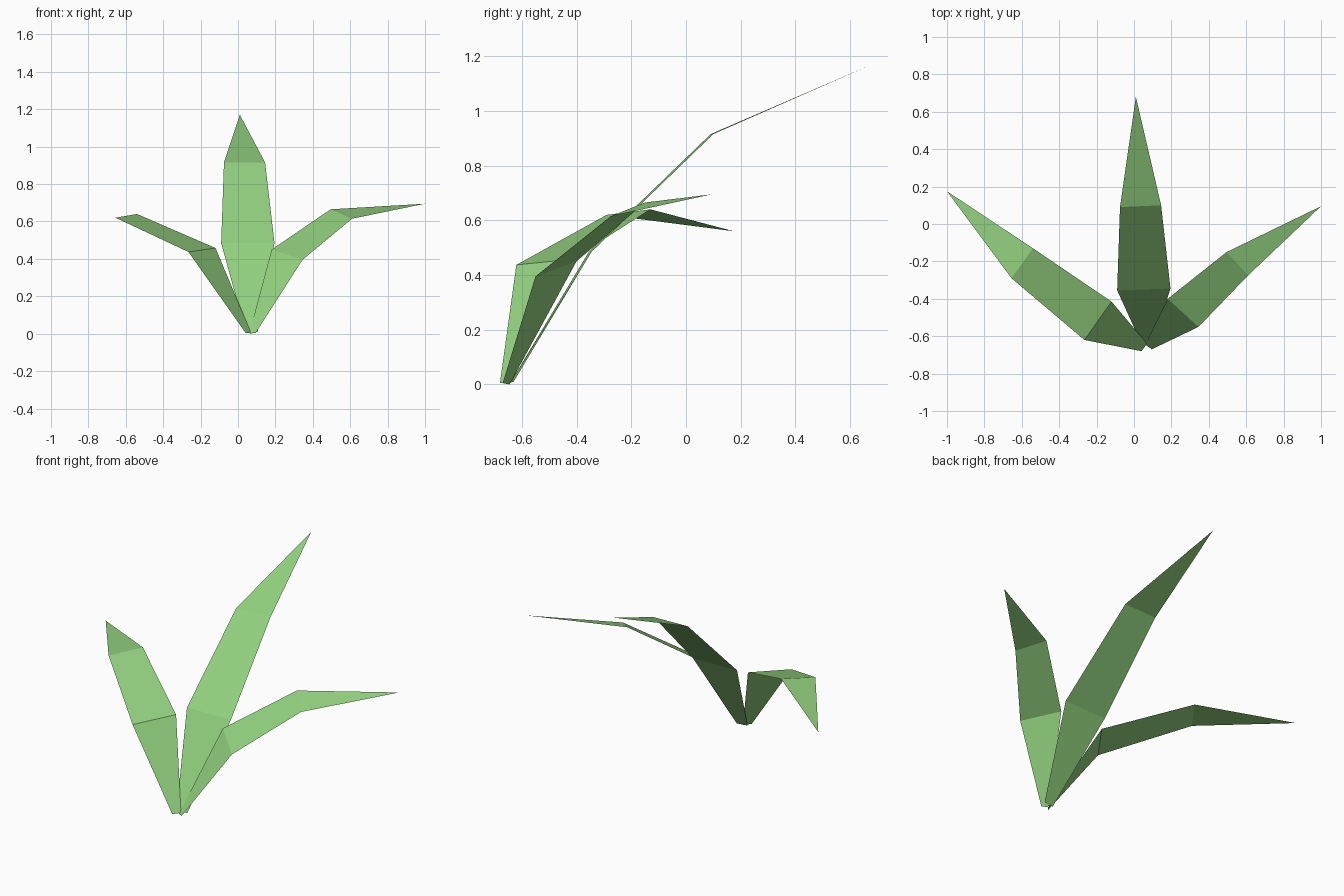
import bpy

# One flat leaf green
green = bpy.data.materials.new("leaf_green")
green.diffuse_color = (0.29, 0.64, 0.21, 1)


def leaf(name, edges, tip):
    """Thin folded blade: (left, right) point pairs from base to shoulder, then a tip."""
    verts = [p for pair in edges for p in pair] + [tip]
    faces = [(i, i + 1, i + 3, i + 2) for i in range(0, 2 * len(edges) - 2, 2)]
    n = len(verts) - 1
    faces.append((n - 2, n - 1, n))
    mesh = bpy.data.meshes.new(name)
    mesh.from_pydata(verts, [], faces)
    mesh.materials.append(green)
    obj = bpy.data.objects.new(name, mesh)
    bpy.context.collection.objects.link(obj)


# Tall blade leaning to the back
leaf("middle_leaf",
     [((0.04, -0.64, 0.01), (0.105, -0.63, 0.01)),
      ((-0.09, -0.355, 0.485), (0.195, -0.345, 0.485)),
      ((-0.075, 0.09, 0.915), (0.145, 0.10, 0.915))],
     (0.01, 0.68, 1.17))

# Blade arching to the left and drooping at the tip
leaf("left_leaf",
     [((0.04, -0.68, 0.005), (0.07, -0.64, 0.005)),
      ((-0.265, -0.62, 0.437), (-0.12, -0.415, 0.458)),
      ((-0.655, -0.29, 0.62), (-0.54, -0.13, 0.64))],
     (-1.0, 0.175, 0.56))

# Blade arching to the right
leaf("right_leaf",
     [((0.06, -0.645, 0.0), (0.095, -0.67, 0.005)),
      ((0.18, -0.40, 0.45), (0.345, -0.55, 0.395)),
      ((0.495, -0.15, 0.665), (0.61, -0.275, 0.615))],
     (1.0, 0.095, 0.695))
